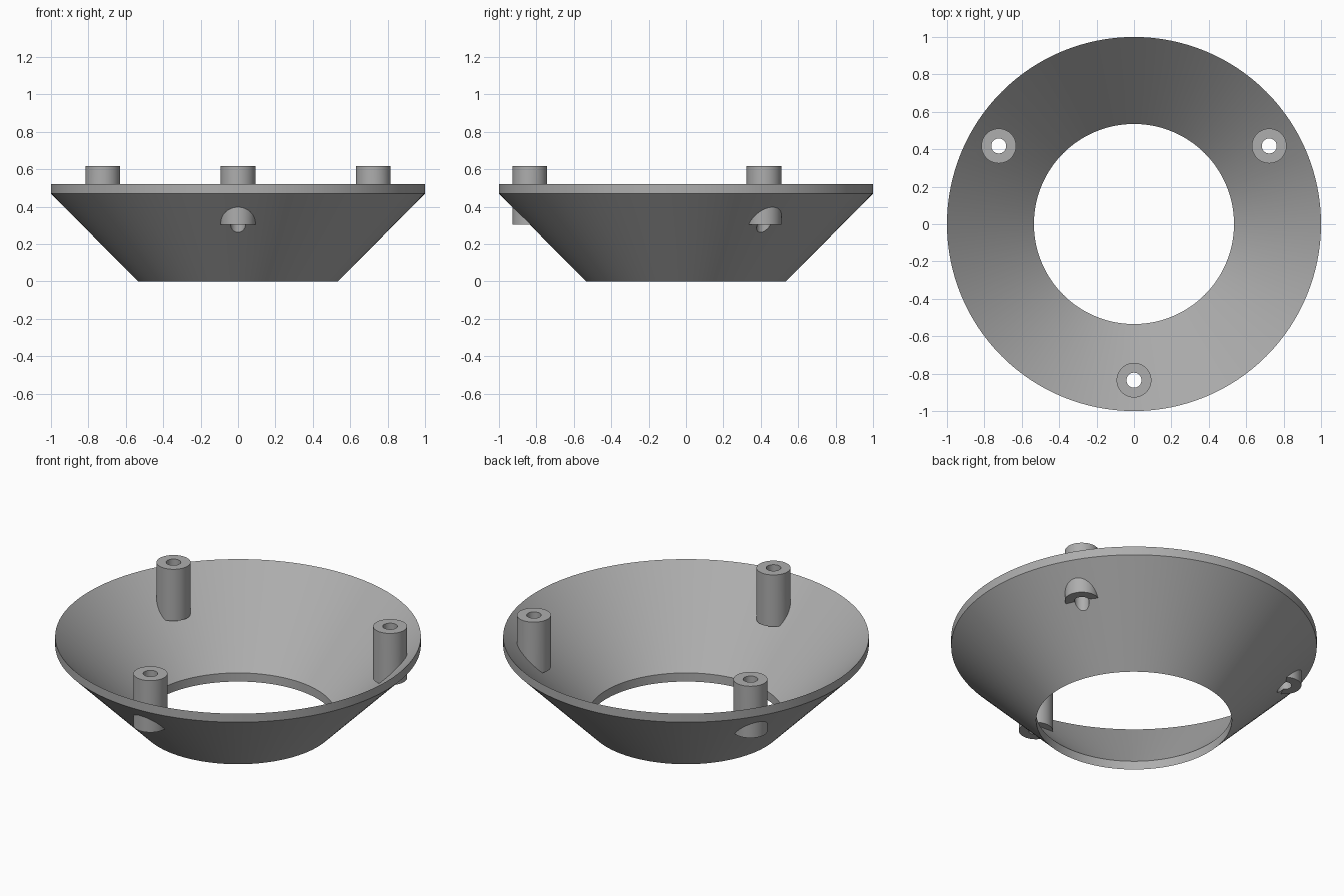
import bpy
import bmesh
from math import cos, sin, pi, radians

cube = bpy.data.objects.get("Cube")
if cube:
    bpy.data.objects.remove(cube, do_unlink=True)

# Single plain grey
grey = bpy.data.materials.new("plain_grey")
grey.use_nodes = True
colour = (0.42, 0.42, 0.42, 1)
grey.diffuse_color = colour
grey.node_tree.nodes["Principled BSDF"].inputs["Base Color"].default_value = colour


def finish(bm, name):
    bmesh.ops.recalc_face_normals(bm, faces=bm.faces[:])
    mesh = bpy.data.meshes.new(name)
    bm.to_mesh(mesh)
    bm.free()
    mesh.materials.append(grey)
    obj = bpy.data.objects.new(name, mesh)
    bpy.context.collection.objects.link(obj)
    return obj


def lathe(name, profile, sides):
    """Revolve a closed (radius, height) profile about z."""
    bm = bmesh.new()
    rings = []
    for i in range(sides):
        a = 2 * pi * i / sides
        rings.append([bm.verts.new((r * cos(a), r * sin(a), z)) for r, z in profile])
    n = len(profile)
    for i in range(sides):
        here, there = rings[i], rings[(i + 1) % sides]
        for j in range(n):
            k = (j + 1) % n
            bm.faces.new((here[j], there[j], there[k], here[k]))
    return finish(bm, name)


def rod(name, radius, bottom, top, x, y, sides=48):
    bm = bmesh.new()
    bmesh.ops.create_cone(bm, cap_ends=True, segments=sides, radius1=radius,
                          radius2=radius, depth=top - bottom)
    bmesh.ops.translate(bm, verts=bm.verts[:], vec=(x, y, (top + bottom) / 2))
    return finish(bm, name)


def combine(target, tool, operation):
    mod = target.modifiers.new(operation.lower(), 'BOOLEAN')
    mod.operation = operation
    mod.solver = 'EXACT'
    mod.object = tool
    tool.hide_render = True
    bpy.context.view_layer.objects.active = target
    bpy.ops.object.modifier_apply(modifier=mod.name)
    bpy.data.objects.remove(tool, do_unlink=True)


# Conical wall with a vertical outer rim and a vertical inner lip
funnel = lathe("funnel_with_posts",
               [(0.535, 0), (1, 0.47), (1, 0.522), (0.535, 0.052)], 128)

# Three screw posts passing through the wall, then their bores
post_circle = 0.835
spots = [(post_circle * cos(radians(a)), post_circle * sin(radians(a)))
         for a in (-90, 30, 150)]
for x, y in spots:
    combine(funnel, rod("screw_post", 0.093, 0.305, 0.617, x, y), 'UNION')
for x, y in spots:
    combine(funnel, rod("post_bore", 0.04, -0.1, 0.8, x, y), 'DIFFERENCE')

# Smooth round walls, crisp rims
bpy.ops.object.select_all(action='DESELECT')
funnel.select_set(True)
bpy.context.view_layer.objects.active = funnel
bpy.ops.object.shade_smooth_by_angle(angle=radians(30))
